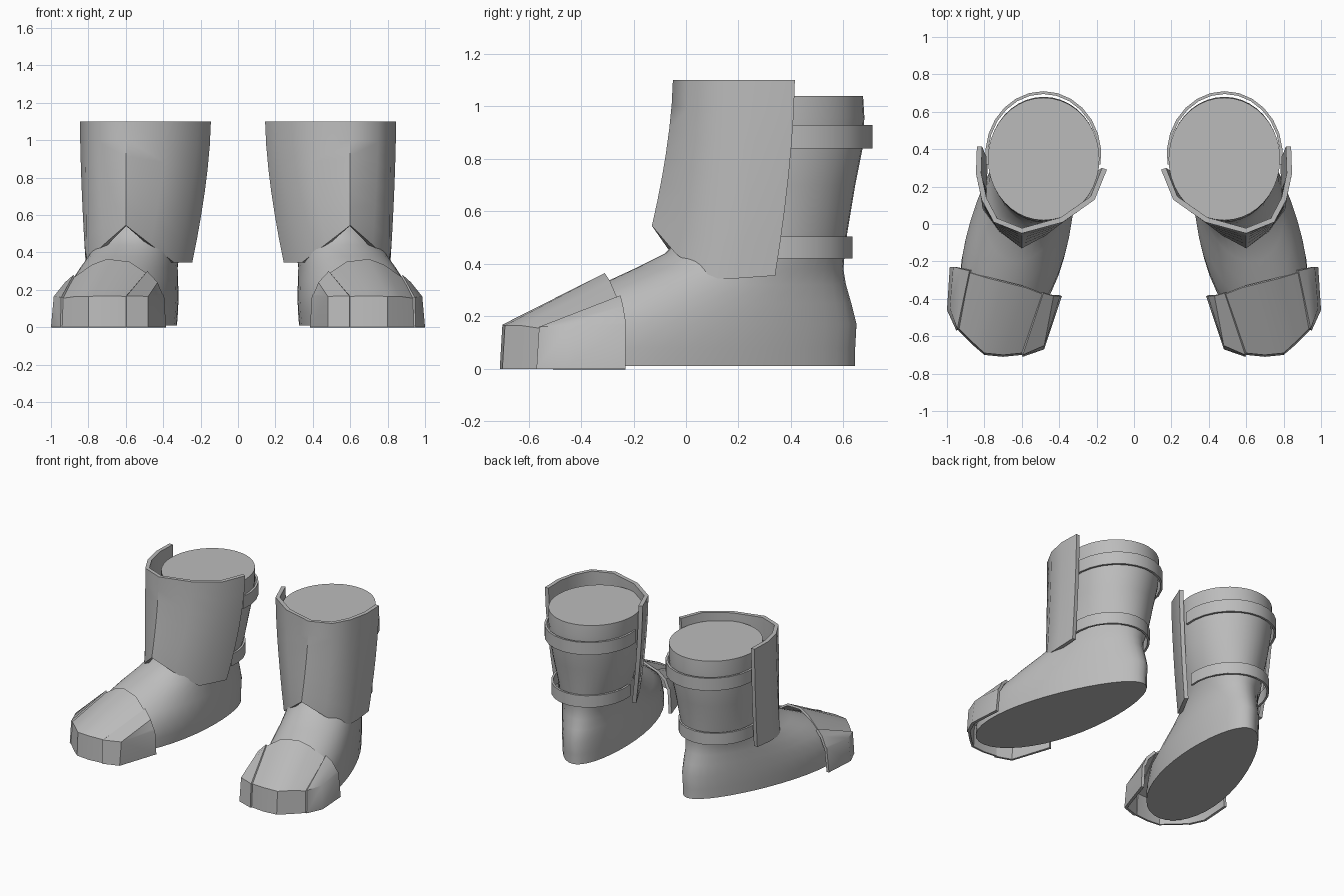
import bpy
import bmesh
import math

if "Cube" in bpy.data.objects:
    bpy.data.objects.remove(bpy.data.objects["Cube"], do_unlink=True)

grey = bpy.data.materials.new("plain_grey")
grey.use_nodes = True
grey.diffuse_color = (0.5, 0.5, 0.5, 1)
grey.node_tree.nodes["Principled BSDF"].inputs["Base Color"].default_value = (0.5, 0.5, 0.5, 1)


def loft(name, columns, closed=False, thickness=0.0, angle=30):
    """Skin a grid of point columns, thicken it inward and mirror it to the other boot."""
    bm = bmesh.new()
    grid = [[bm.verts.new(p) for p in col] for col in columns]
    pairs = list(zip(grid, grid[1:]))
    if closed:
        pairs.append((grid[-1], grid[0]))
        bm.faces.new([col[0] for col in reversed(grid)])
        bm.faces.new([col[-1] for col in grid])
    for a, b in pairs:
        for j in range(len(a) - 1):
            bm.faces.new((a[j], b[j], b[j + 1], a[j + 1]))
    mesh = bpy.data.meshes.new(name)
    bm.to_mesh(mesh)
    bm.free()
    mesh.materials.append(grey)
    obj = bpy.data.objects.new(name, mesh)
    bpy.context.collection.objects.link(obj)
    if thickness:
        solid = obj.modifiers.new("Thickness", "SOLIDIFY")
        solid.thickness = thickness
        solid.offset = -1
    mirror = obj.modifiers.new("Other boot", "MIRROR")
    mirror.use_mirror_merge = False
    bpy.ops.object.select_all(action="DESELECT")
    obj.select_set(True)
    bpy.context.view_layer.objects.active = obj
    bpy.ops.object.convert(target="MESH")
    bpy.ops.object.shade_smooth_by_angle(angle=math.radians(angle))
    return obj


# Foot and leg: height, front y, back y, centre x, outward slant, half width, front fullness
RINGS = [
    (0.01, -0.64, 0.645, 0.53, 0.22, 0.265, 0.2),
    (0.08, -0.63, 0.645, 0.53, 0.22, 0.27, 0.2),
    (0.17, -0.59, 0.65, 0.53, 0.22, 0.27, 0.2),
    (0.25, -0.47, 0.63, 0.53, 0.22, 0.255, 0.15),
    (0.32, -0.33, 0.61, 0.53, 0.21, 0.24, 0.1),
    (0.38, -0.20, 0.60, 0.525, 0.19, 0.23, 0.05),
    (0.44, -0.08, 0.605, 0.52, 0.14, 0.23, 0),
    (0.52, 0.0, 0.615, 0.50, 0.07, 0.24, 0),
    (0.70, 0.01, 0.645, 0.49, 0, 0.27, 0),
    (0.85, 0.01, 0.675, 0.485, 0, 0.29, 0),
    (0.96, 0.015, 0.68, 0.483, 0, 0.297, 0),
    (1.04, 0.02, 0.675, 0.483, 0, 0.298, 0),
]


def ring_point(ring, a):
    z, front, back, cx, slant, half, full = ring
    y = (front + back) / 2 - math.cos(a) * (back - front) / 2
    x = cx + slant * (0.35 - y) + half * math.sin(a) * (1 + full * math.cos(a))
    return (x, y, z)


SIDES = 40
loft("foot_and_leg",
     [[ring_point(r, math.tau * i / SIDES) for r in RINGS] for i in range(SIDES)],
     closed=True, angle=50)


# Calf straps: open bands round the back of the leg
def strap(name, low, high, cx, cy, rx, ry, steps=14):
    columns = []
    for i in range(steps + 1):
        a = math.pi * (i / steps * 1.1 - 0.05)
        x, y = cx + rx * math.cos(a), cy + ry * math.sin(a)
        columns.append([(x, y, low), (x, y, high)])
    loft(name, columns, thickness=0.015)


strap("upper_strap", 0.84, 0.93, 0.485, 0.37, 0.31, 0.34)
strap("lower_strap", 0.42, 0.505, 0.51, 0.33, 0.265, 0.305)

# Shin guard: top x, top y, bottom x, bottom y, bottom height, from inner to outer edge
SHIN = [
    (0.145, 0.29, 0.245, 0.22, 0.345),
    (0.21, 0.13, 0.34, 0.04, 0.345),
    (0.38, 0.01, 0.47, -0.06, 0.445),
    (0.60, -0.05, 0.60, -0.13, 0.545),
    (0.75, 0.01, 0.72, -0.04, 0.44),
    (0.815, 0.13, 0.81, 0.08, 0.345),
    (0.845, 0.27, 0.815, 0.2, 0.345),
    (0.84, 0.415, 0.81, 0.34, 0.355),
]
ROWS = 6
shin_columns = []
for tx, ty, bx, by, bz in SHIN:
    column = []
    for j in range(ROWS + 1):
        t = 1 - j / ROWS
        bend = t ** 1.6
        column.append((tx + (bx - tx) * bend, ty + (by - ty) * bend, 1.1 + (bz - 1.1) * t))
    shin_columns.append(column)
loft("shin_guard", shin_columns, thickness=0.028, angle=40)

# Toe cap: each column runs from the ground, over the wall edge, to the back of the arch
loft("toe_cap_centre", [
    [(0.60, -0.70, 0), (0.60, -0.69, 0.165), (0.49, -0.375, 0.29)],
    [(0.70, -0.71, 0), (0.70, -0.70, 0.168), (0.58, -0.34, 0.35)],
    [(0.80, -0.70, 0), (0.80, -0.69, 0.165), (0.70, -0.31, 0.365)],
    [(0.87, -0.64, 0), (0.865, -0.63, 0.165), (0.78, -0.29, 0.335)],
    [(0.94, -0.57, 0), (0.935, -0.56, 0.155), (0.88, -0.26, 0.265)],
], thickness=0.015)
loft("toe_cap_inner_plate", [
    [(0.385, -0.385, 0), (0.395, -0.385, 0.17), (0.405, -0.385, 0.18)],
    [(0.48, -0.67, 0), (0.48, -0.65, 0.165), (0.43, -0.385, 0.24)],
    [(0.595, -0.71, 0), (0.595, -0.70, 0.168), (0.485, -0.37, 0.30)],
], thickness=0.02)
loft("toe_cap_outer_plate", [
    [(0.95, -0.57, 0), (0.945, -0.56, 0.16), (0.88, -0.25, 0.28)],
    [(1.0, -0.46, 0), (0.985, -0.45, 0.165), (0.925, -0.24, 0.24)],
    [(0.985, -0.23, 0), (0.967, -0.23, 0.17), (0.957, -0.23, 0.18)],
], thickness=0.02)
